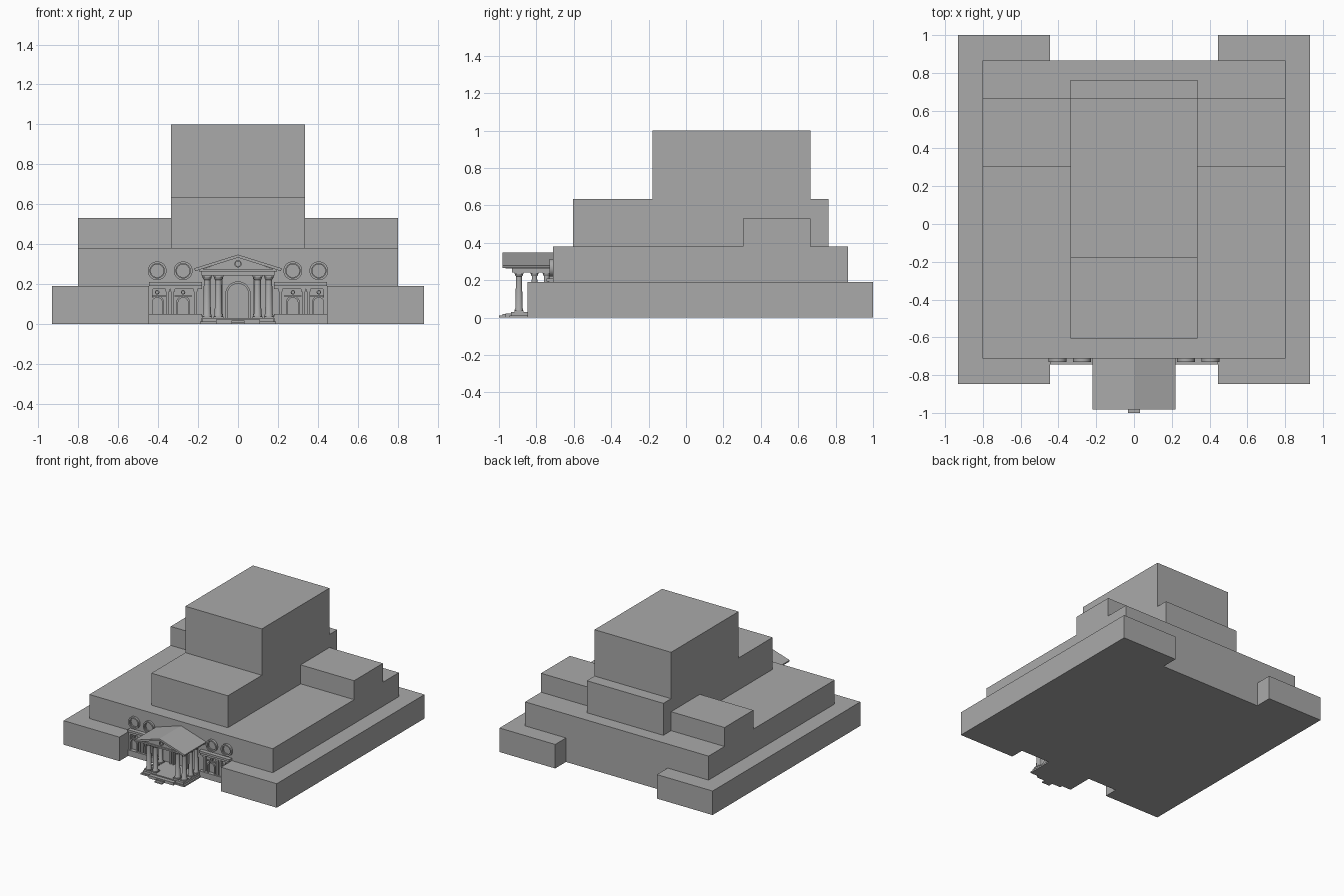
import bpy, bmesh, math

if "Cube" in bpy.data.objects:
    bpy.data.objects.remove(bpy.data.objects["Cube"])

stone = bpy.data.materials.new("grey stone")
stone.diffuse_color = (0.4, 0.4, 0.4, 1)
stone.use_nodes = True
stone.node_tree.nodes["Principled BSDF"].inputs["Base Color"].default_value = stone.diffuse_color


def finish(name, bm, smooth=False):
    bmesh.ops.recalc_face_normals(bm, faces=bm.faces)
    me = bpy.data.meshes.new(name)
    bm.to_mesh(me)
    bm.free()
    me.materials.append(stone)
    ob = bpy.data.objects.new(name, me)
    bpy.context.collection.objects.link(ob)
    if smooth:
        bpy.ops.object.select_all(action='DESELECT')
        bpy.context.view_layer.objects.active = ob
        ob.select_set(True)
        bpy.ops.object.shade_smooth_by_angle(angle=math.radians(35))
    return ob


def prism(name, outline, y0, y1):
    """Extrude an (x, z) outline from y0 to y1."""
    bm = bmesh.new()
    f = bm.faces.new([bm.verts.new((x, y0, z)) for x, z in outline])
    ext = bmesh.ops.extrude_face_region(bm, geom=[f])['geom']
    vs = [v for v in ext if isinstance(v, bmesh.types.BMVert)]
    bmesh.ops.translate(bm, verts=vs, vec=(0, y1 - y0, 0))
    return finish(name, bm)


def box(name, x0, x1, y0, y1, z0, z1):
    return prism(name, [(x0, z0), (x1, z0), (x1, z1), (x0, z1)], y0, y1)


def pair(name, x0, x1, *rest):
    for s, side in ((-1, "left"), (1, "right")):
        box(name + "_" + side, *sorted((s * x0, s * x1)), *rest)


def arc(cx, cz, r, n=14):
    return [(cx + r * math.cos(math.pi * i / n), cz + r * math.sin(math.pi * i / n))
            for i in range(n + 1)]


def arch_frame(name, cx, z0, spring, r_in, r_out, y0, y1):
    outer = [(cx + r_out, z0)] + arc(cx, spring, r_out) + [(cx - r_out, z0)]
    inner = [(cx + r_in, z0)] + arc(cx, spring, r_in) + [(cx - r_in, z0)]
    prism(name, outer + inner[::-1], y0, y1)


def ring(name, cx, cz, r_in, r_out, y0, y1, n=32):
    """Round frame: rectangular section swept around the y axis."""
    bm = bmesh.new()
    section = [(r_out, y1), (r_out, y0), (r_in, y0), (r_in, y1)]
    rows = [[bm.verts.new((cx + r * math.cos(2 * math.pi * i / n), y,
                           cz + r * math.sin(2 * math.pi * i / n))) for r, y in section]
            for i in range(n)]
    for i in range(n):
        a, b = rows[i], rows[(i + 1) % n]
        for k in range(4):
            bm.faces.new((a[k], a[(k + 1) % 4], b[(k + 1) % 4], b[k]))
    finish(name, bm, True)


def column(name, x, y, z0, z1, r):
    """Tapered shaft turned with base and neck rings, square plinth and cap."""
    t = 0.1 * r * 4
    h = z1 - z0 - 2 * t
    prof = [(r * 1.2, 0), (r * 1.2, 0.03), (r, 0.06), (r * 0.85, 0.93),
            (r * 1.05, 0.95), (r * 1.2, 1)]
    bm = bmesh.new()
    n = 16
    rows = [[bm.verts.new((x + q * math.cos(2 * math.pi * i / n),
                           y + q * math.sin(2 * math.pi * i / n), z0 + t + f * h))
             for i in range(n)] for q, f in prof]
    for a, b in zip(rows, rows[1:]):
        for i in range(n):
            j = (i + 1) % n
            bm.faces.new((a[i], a[j], b[j], b[i]))
    bm.faces.new(rows[0])
    bm.faces.new(rows[-1])
    finish(name + "_shaft", bm, True)
    w = r * 1.3
    box(name + "_plinth", x - w, x + w, y - w, y + w, z0, z0 + t)
    box(name + "_cap", x - w, x + w, y - w, y + w, z1 - t, z1)


# Main stepped masses
pair("lower_wing", 0.445, 0.933, -0.848, 1.0, 0, 0.19)
pair("lower_side", 0.0, 0.445, -0.712, 0.865, 0, 0.19)
box("middle_tier", -0.803, 0.803, -0.712, 0.865, 0.19, 0.38)
box("upper_tier", -0.335, 0.335, -0.605, 0.762, 0.38, 0.633)
box("tower", -0.335, 0.335, -0.18, 0.665, 0.633, 1.0)
pair("shoulder_block", 0.335, 0.803, 0.305, 0.665, 0.38, 0.53)

# Facade wings with plinth, bands and cornice
pair("facade_plinth", 0.18, 0.445, -0.738, -0.71, 0, 0.042)
pair("facade_sill", 0.18, 0.445, -0.742, -0.71, 0.042, 0.05)
pair("facade_frieze", 0.18, 0.445, -0.733, -0.71, 0.174, 0.193)
pair("facade_cornice", 0.18, 0.445, -0.745, -0.71, 0.193, 0.21)

for s, side in ((-1, "left"), (1, "right")):
    for k, x in enumerate((0.275, 0.405)):
        tag = f"_{side}_{k}"
        cx = s * x
        # Arched window, small round ornament and large round window above
        arch_frame("window_arch" + tag, cx, 0.05, 0.106, 0.025, 0.035, -0.73, -0.71)
        ring("small_roundel" + tag, cx, 0.158, 0.006, 0.011, -0.726, -0.71, 16)
        ring("round_window_frame" + tag, cx, 0.266, 0.036, 0.047, -0.73, -0.71)
        ring("round_window_bead" + tag, cx, 0.266, 0.032, 0.037, -0.722, -0.71)
        box("window_impost" + tag, cx - 0.044, cx + 0.044, -0.722, -0.71, 0.137, 0.143)
    # Pilasters between windows
    for k, x in enumerate((0.213, 0.328, 0.353, 0.437)):
        cx, tag = s * x, f"_{side}_{k}"
        box("pilaster" + tag, cx - 0.008, cx + 0.008, -0.73, -0.71, 0.05, 0.174)
        box("pilaster_cap" + tag, cx - 0.011, cx + 0.011, -0.734, -0.71, 0.163, 0.174)

# Portico floor and steps
box("portico_floor", -0.178, 0.178, -0.935, -0.71, 0.008, 0.03)
box("portico_footing", -0.19, 0.19, -0.945, -0.71, 0, 0.012)
box("wide_step", -0.11, 0.11, -0.965, -0.93, 0, 0.022)
prism("front_step_low", [(-0.033, 0), (0.033, 0), (0.033, 0.01), (-0.033, 0.01)], -1.0, -0.94)
box("front_step_high", -0.033, 0.033, -0.98, -0.94, 0.01, 0.018)

# Columns
for s, side in ((-1, "left"), (1, "right")):
    column("front_inner_column_" + side, s * 0.098, -0.893, 0.03, 0.242, 0.019)
    column("front_outer_column_" + side, s * 0.155, -0.893, 0.03, 0.242, 0.019)
    column("side_column_" + side, s * 0.155, -0.81, 0.03, 0.242, 0.017)
    column("rear_column_" + side, s * 0.155, -0.745, 0.03, 0.242, 0.017)

# Arched doorway
arch_frame("door_arch", 0, 0.03, 0.15, 0.052, 0.063, -0.733, -0.71)
pair("door_jamb", 0.075, 0.09, -0.73, -0.71, 0.03, 0.242)

# Entablature, ceiling and pediment
box("architrave", -0.182, 0.182, -0.93, -0.71, 0.242, 0.262)
box("pediment_cornice", -0.195, 0.195, -0.965, -0.71, 0.262, 0.274)
prism("tympanum", [(-0.19, 0.27), (0.19, 0.27), (0, 0.335)], -0.955, -0.71)
prism("gable_roof", [(-0.22, 0.278), (0, 0.347), (0.22, 0.278), (0.215, 0.264), (0, 0.332),
                     (-0.215, 0.264)], -0.982, -0.71)
ring("pediment_roundel", 0, 0.301, 0.012, 0.018, -0.963, -0.95, 24)
